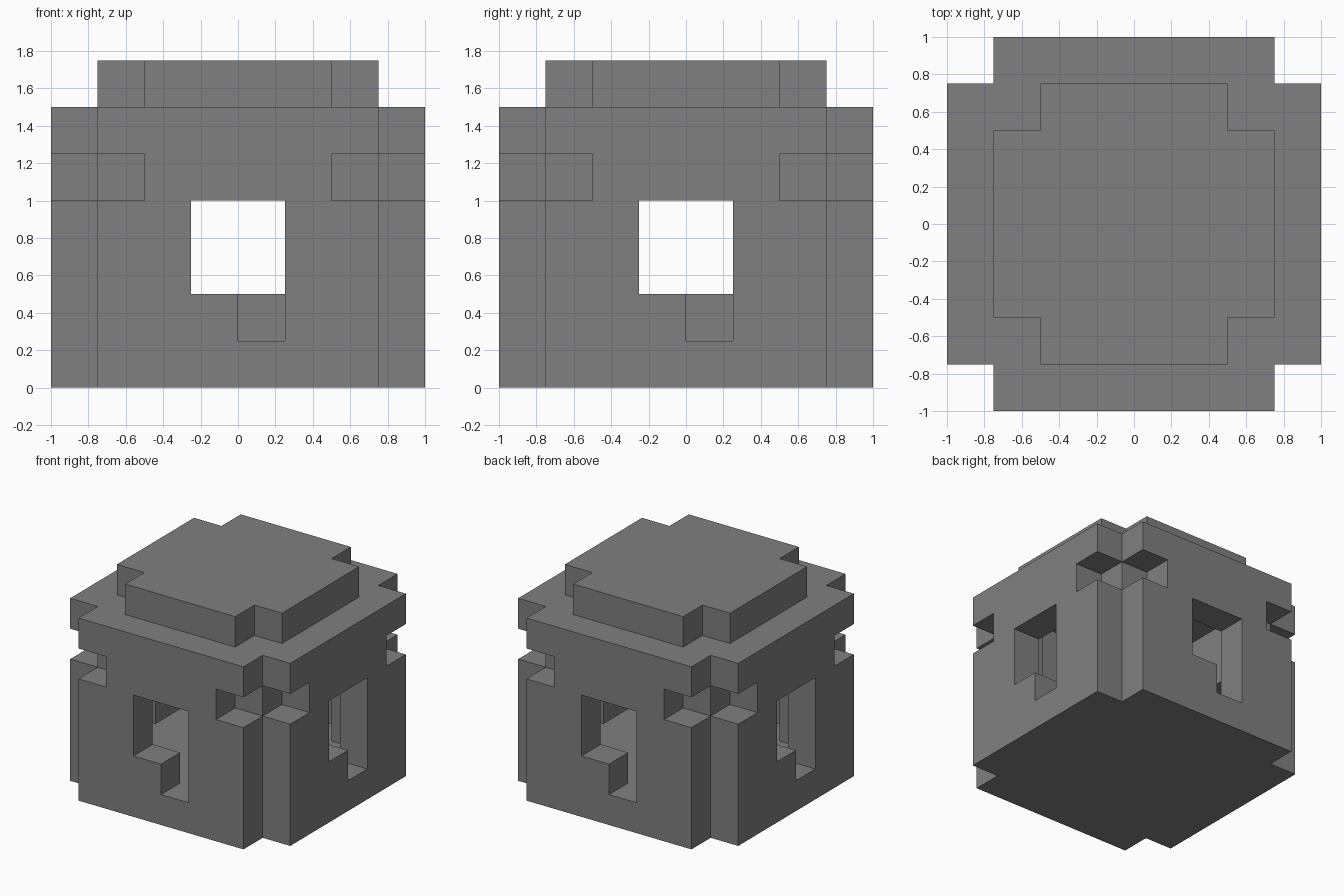
import bpy
import bmesh
from mathutils import Vector

CELL = 0.25
HALF = 4  # half the footprint, in cells

cube = bpy.data.objects.get("Cube")
if cube:
    bpy.data.objects.remove(cube, do_unlink=True)

stone = bpy.data.materials.new("stone_grey")
stone.use_nodes = True
GREY = (0.214, 0.214, 0.214, 1)
stone.diffuse_color = GREY
stone.node_tree.nodes["Principled BSDF"].inputs["Base Color"].default_value = GREY


def box(x, y, z):
    """Cells inside three (start, end) ranges."""
    return {(i, j, k) for i in range(*x) for j in range(*y) for k in range(*z)}


def plus(r, z):
    """Square layer of half-width r with one cell missing at each corner."""
    wide, narrow = (-r, r), (1 - r, r - 1)
    return box(wide, narrow, z) | box(narrow, wide, z)


def four_ways(cells):
    """Repeat cells by quarter turns about the vertical axis."""
    result = set()
    for _ in range(4):
        result |= cells
        cells = {(-j - 1, i, k) for i, j, k in cells}
    return result


def skin(name, cells):
    """Make one mesh from the exposed sides of the cells."""
    bm = bmesh.new()
    for cell in cells:
        centre = Vector(cell) + Vector((0.5, 0.5, 0.5))
        for axis in range(3):
            for sign in (-1, 1):
                n = Vector((0, 0, 0))
                n[axis] = sign
                if tuple(int(a + b) for a, b in zip(cell, n)) in cells:
                    continue
                u = Vector((0, 0, 0))
                u[(axis + 1) % 3] = 1
                v = n.cross(u)
                ring = (-u - v, u - v, u + v, v - u)
                bm.faces.new([bm.verts.new((centre + (n + c) / 2) * CELL) for c in ring])
    bmesh.ops.remove_doubles(bm, verts=bm.verts, dist=0.001)
    # Merge flat neighbours into large clean faces
    bmesh.ops.dissolve_limit(bm, angle_limit=0.01, verts=bm.verts, edges=bm.edges)
    mesh = bpy.data.meshes.new(name)
    bm.to_mesh(mesh)
    bm.free()
    mesh.materials.append(stone)
    obj = bpy.data.objects.new(name, mesh)
    bpy.context.collection.objects.link(obj)
    return obj


# Hollow block with a stepped cap closing the top
body = plus(HALF, (0, 6))
cap = plus(HALF - 1, (6, 7))
hollow = plus(HALF - 1, (1, 6))

# Window with a small slot below it, in each wall
front_wall = (-HALF, 1 - HALF)
window = box((-1, 1), front_wall, (2, 4))
slot = box((0, 1), front_wall, (1, 2))

# Notches on both ends of each wall
notches = box((2, 3), front_wall, (4, 5)) | box((-3, -2), front_wall, (4, 5))

skin("lantern_block", (body | cap) - hollow - four_ways(window | slot | notches))
